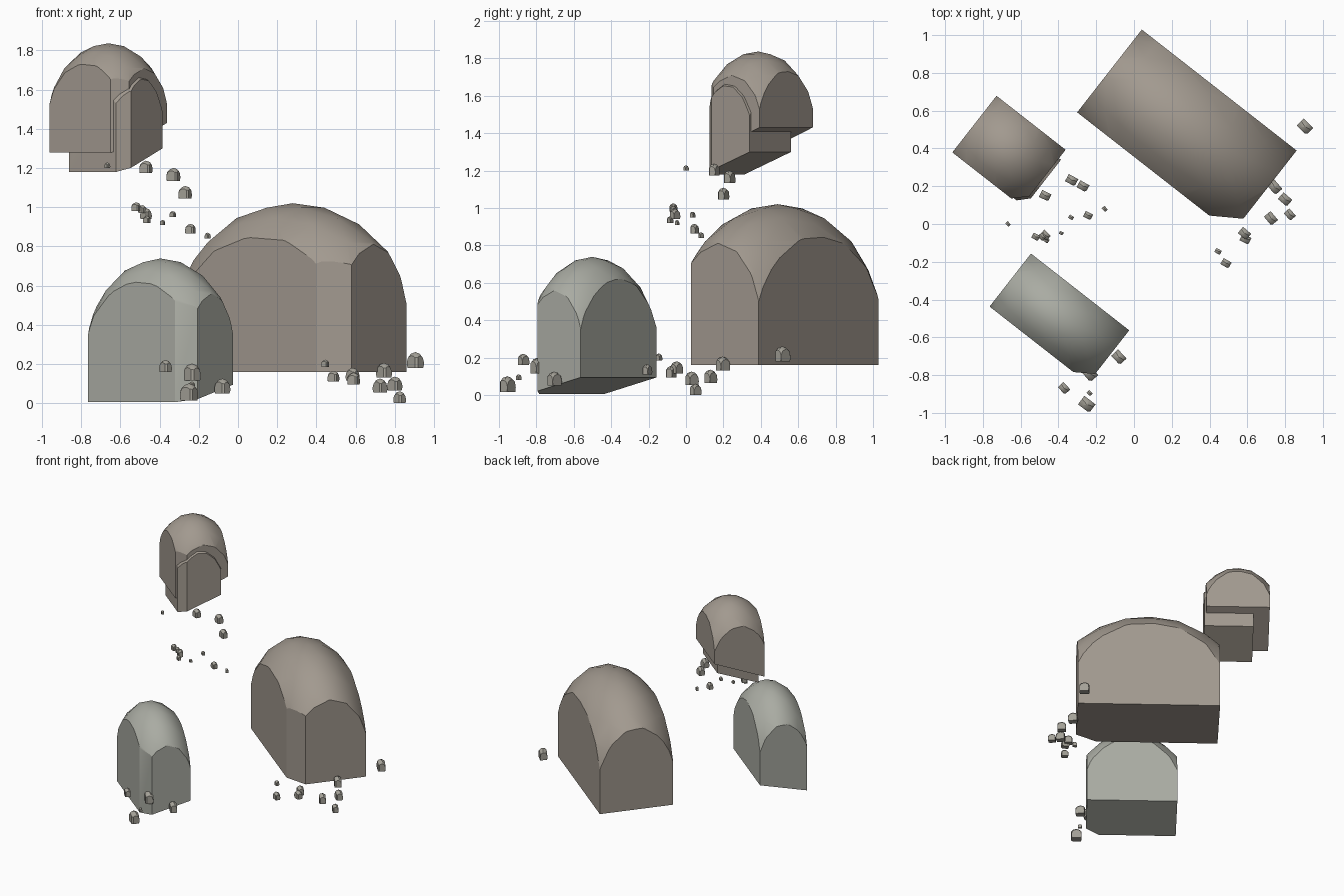
import bpy, bmesh, math, random
from mathutils import Matrix, Vector

if "Cube" in bpy.data.objects:
    bpy.data.objects.remove(bpy.data.objects["Cube"])

random.seed(4)
YAW = math.radians(-38)


def material(name, rgb):
    m = bpy.data.materials.new(name)
    m.diffuse_color = (*rgb, 1)
    m.use_nodes = True
    m.node_tree.nodes["Principled BSDF"].inputs["Base Color"].default_value = m.diffuse_color
    return m


BROWN = material("brown_stone", (0.36, 0.32, 0.275))
GREEN = material("grey_green_stone", (0.40, 0.41, 0.365))
PEBBLE = material("pebble_stone", (0.37, 0.355, 0.31))


def rock(name, centre, half, radii, mid, floor, slope, mat, yaw=YAW, detail=3):
    """Dome-shaped rock: an ellipsoid sliced by flat side, corner and floor planes."""
    bm = bmesh.new()
    bmesh.ops.create_icosphere(bm, subdivisions=detail, radius=1.015)
    bmesh.ops.rotate(bm, verts=bm.verts, matrix=Matrix.Rotation(0.4, 3, 'Z'))
    bmesh.ops.scale(bm, verts=bm.verts, vec=radii)
    bmesh.ops.translate(bm, verts=bm.verts, vec=(0, 0, mid))
    a, b = half
    cuts = [
        ((a, 0, 0), (1, 0, 0)), ((-a, 0, 0), (-1, 0, 0)),
        ((0, b, 0), (0, 1, 0)), ((0, -b, 0), (0, -1, 0)),
        ((0.84 * a, -0.84 * b, 0), (b * 1.2, -a, 0)),
        ((0, 0, floor), (0, slope, -1)),
    ]
    for co, no in cuts:
        bmesh.ops.bisect_plane(bm, geom=bm.verts[:] + bm.edges[:] + bm.faces[:],
                               dist=1e-6, plane_co=co, plane_no=Vector(no).normalized(),
                               clear_outer=True)
        rim = [e for e in bm.edges if e.is_boundary]
        if rim:
            bmesh.ops.holes_fill(bm, edges=rim, sides=0)
    bmesh.ops.recalc_face_normals(bm, faces=bm.faces[:])
    me = bpy.data.meshes.new(name)
    bm.to_mesh(me)
    bm.free()
    me.materials.append(mat)
    ob = bpy.data.objects.new(name, me)
    ob.location = (*centre, 0)
    ob.rotation_euler.z = yaw
    bpy.context.collection.objects.link(ob)
    bpy.ops.object.select_all(action='DESELECT')
    ob.select_set(True)
    bpy.context.view_layer.objects.active = ob
    bpy.ops.object.shade_smooth_by_angle(angle=math.radians(24))
    return ob


# Main boulders
rock("large_boulder", (0.28, 0.49), (0.52, 0.278), (0.73, 0.43, 0.71), 0.30, 0.16, 0, BROWN)
rock("front_boulder", (-0.395, -0.50), (0.33, 0.178), (0.455, 0.30, 0.58), 0.15, 0.05, 0.25, GREEN)

# High boulder: a broad cap over a narrower core that juts below it
rock("high_boulder_cap", (-0.662, 0.386), (0.232, 0.19), (0.33, 0.30, 0.45), 1.38, 1.355, 0.4, BROWN)
rock("high_boulder_core", (-0.625, 0.327), (0.18, 0.157), (0.38, 0.215, 0.42), 1.28, 1.24, 0.38, BROWN)

# Loose pebbles: x, y, floor height, size
pebbles = [
    (0.905, 0.515, 0.18, 0.08), (0.745, 0.195, 0.13, 0.075), (0.80, 0.13, 0.065, 0.07),
    (0.825, 0.05, 0.0, 0.06), (0.725, 0.03, 0.055, 0.07), (0.585, -0.05, 0.115, 0.065),
    (0.59, -0.08, 0.095, 0.06), (0.445, -0.145, 0.185, 0.037), (0.487, -0.208, 0.11, 0.055),
    (-0.37, -0.87, 0.16, 0.06), (-0.25, -0.955, 0.015, 0.085), (-0.235, -0.895, 0.08, 0.03),
    (-0.08, -0.705, 0.05, 0.075), (-0.235, -0.79, 0.115, 0.085),
    (-0.667, 0.0, 1.20, 0.028), (-0.47, 0.15, 1.175, 0.062), (-0.33, 0.232, 1.135, 0.065),
    (-0.27, 0.20, 1.045, 0.063), (-0.52, -0.068, 0.98, 0.045), (-0.488, -0.068, 0.97, 0.04),
    (-0.47, -0.06, 0.94, 0.055), (-0.465, -0.085, 0.92, 0.035), (-0.333, 0.035, 0.95, 0.03),
    (-0.385, -0.048, 0.91, 0.025), (-0.243, 0.045, 0.865, 0.05), (-0.155, 0.08, 0.84, 0.03),
]
for i, (x, y, z, s) in enumerate(pebbles):
    rock(f"pebble_{i + 1}", (x, y), (0.44 * s, 0.33 * s), (0.62 * s, 0.5 * s, 0.72 * s),
         z + 0.28 * s, z, 0, PEBBLE, YAW + random.uniform(-0.25, 0.25), detail=2)
